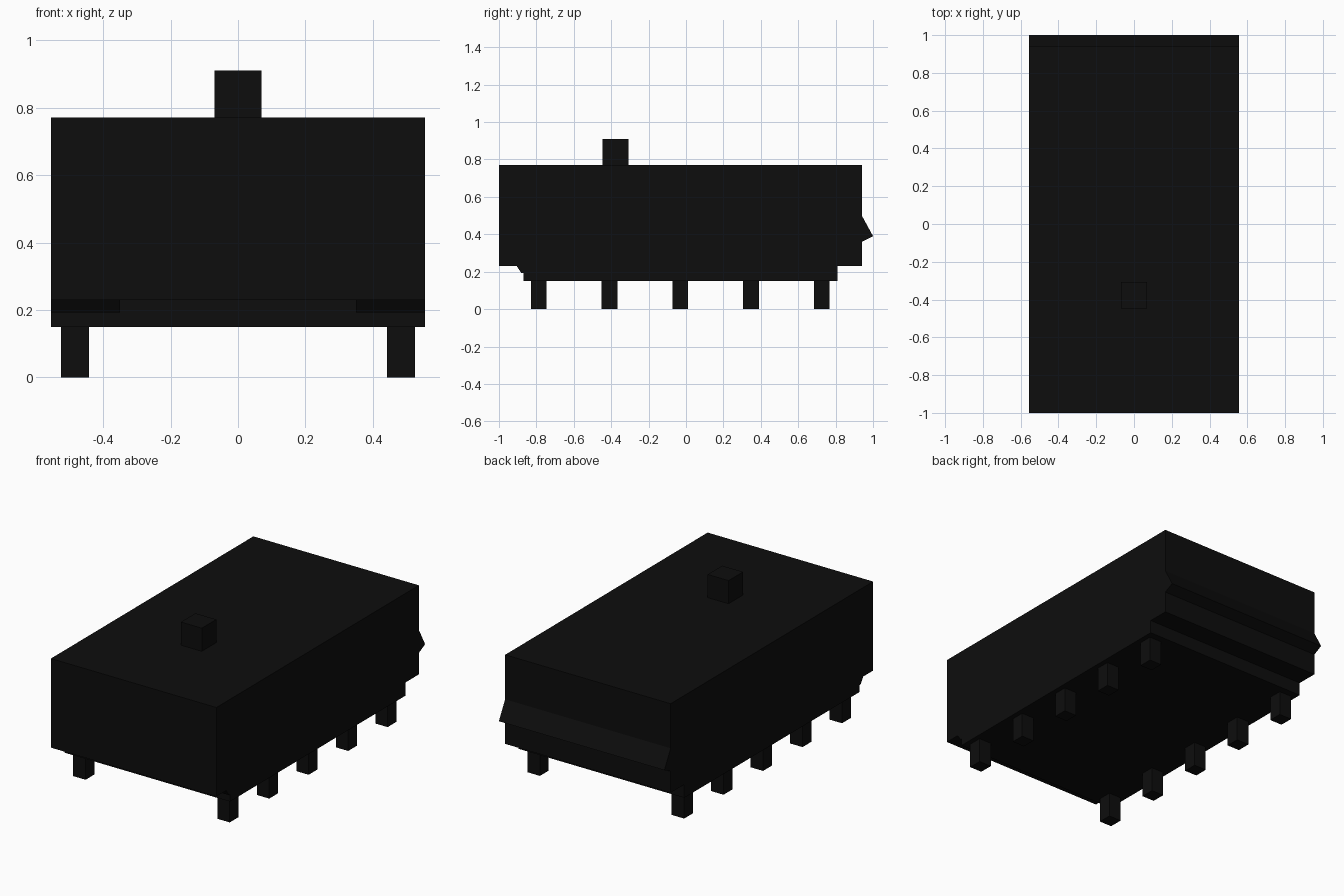
import bpy
import bmesh

old = bpy.data.objects.get("Cube")
if old:
    bpy.data.objects.remove(old, do_unlink=True)

# Single near-black colour
black = bpy.data.materials.new("matte_black")
black.use_nodes = True
colour = (0.004, 0.004, 0.004, 1.0)
black.diffuse_color = colour
black.node_tree.nodes["Principled BSDF"].inputs["Base Color"].default_value = colour

HALF_WIDTH = 0.555


def prism(name, profile, x0, x1):
    """Extrude a (y, z) outline along x."""
    bm = bmesh.new()
    face = bm.faces.new([bm.verts.new((x0, y, z)) for y, z in profile])
    grown = bmesh.ops.extrude_face_region(bm, geom=[face])["geom"]
    verts = [g for g in grown if isinstance(g, bmesh.types.BMVert)]
    bmesh.ops.translate(bm, verts=verts, vec=(x1 - x0, 0, 0))
    bmesh.ops.recalc_face_normals(bm, faces=bm.faces)
    mesh = bpy.data.meshes.new(name)
    bm.to_mesh(mesh)
    bm.free()
    mesh.materials.append(black)
    obj = bpy.data.objects.new(name, mesh)
    bpy.context.collection.objects.link(obj)
    return obj


def box(name, x0, x1, y0, y1, z0, z1):
    return prism(name, [(y0, z0), (y1, z0), (y1, z1), (y0, z1)], x0, x1)


# Main casing and the shorter base below it
box("casing", -HALF_WIDTH, HALF_WIDTH, -1.0, 0.94, 0.23, 0.77)
box("base", -HALF_WIDTH, HALF_WIDTH, -0.87, 0.81, 0.15, 0.23)

# Pointed ridge across the back
prism("back_ridge", [(0.94, 0.50), (1.0, 0.39), (0.94, 0.36)], -HALF_WIDTH, HALF_WIDTH)

# Square knob on top
box("top_knob", -0.07, 0.07, -0.447, -0.308, 0.77, 0.91)

# Corner wedges under the front overhang, and two rows of square legs
wedge = [(-0.905, 0.23), (-0.88, 0.193), (-0.87, 0.193), (-0.87, 0.23)]
for side, sign in (("left", 1), ("right", -1)):
    prism(f"front_wedge_{side}", wedge, sign * 0.35, sign * HALF_WIDTH)
    for i in range(5):
        y = -0.787 + 0.3782 * i
        box(f"leg_{side}_{i + 1}", sign * 0.442, sign * 0.525,
            y - 0.042, y + 0.042, 0.0, 0.15)
